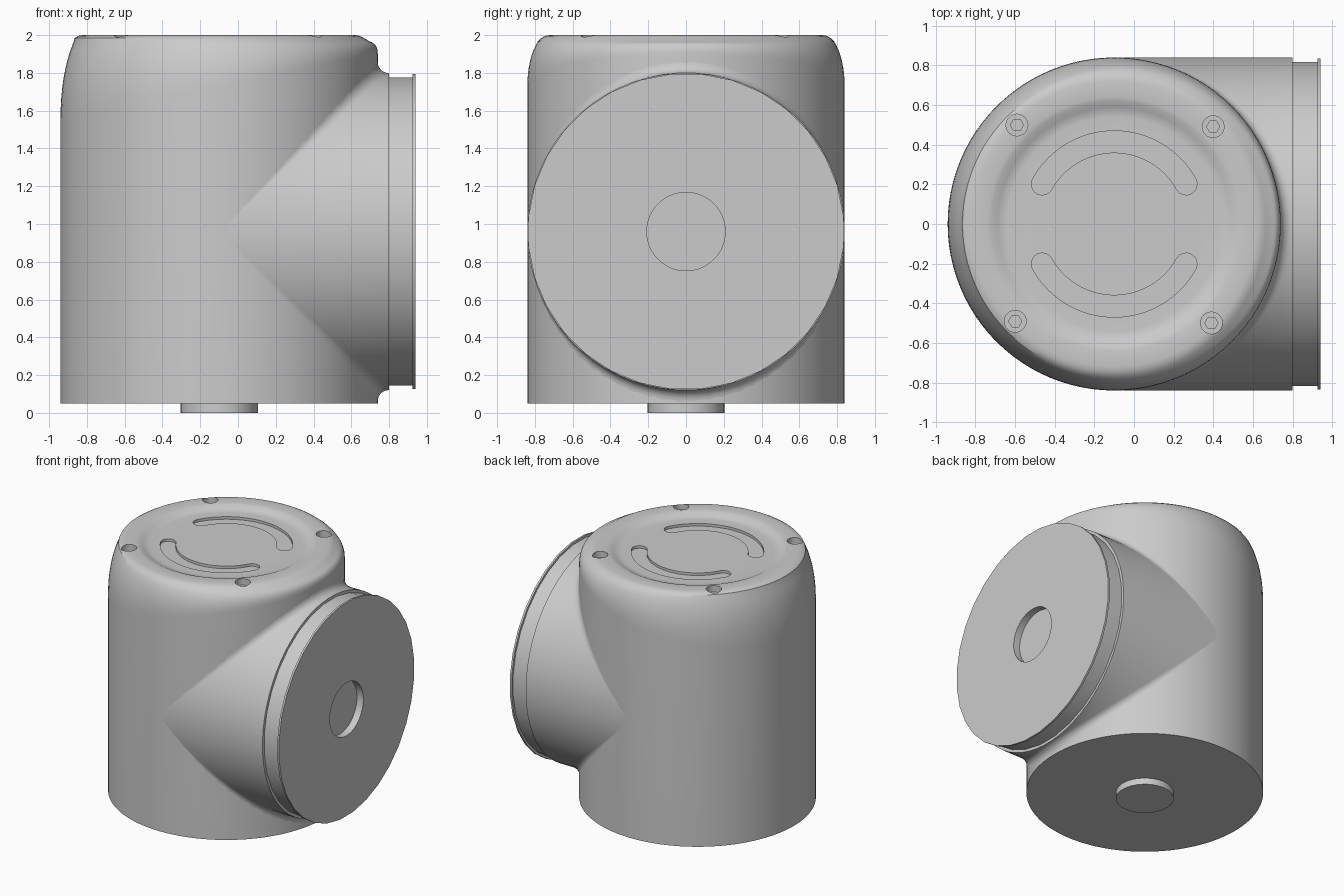
import bpy, bmesh
from math import sin, cos, pi, radians
from mathutils import Vector

cube = bpy.data.objects.get("Cube")
if cube:
    bpy.data.objects.remove(cube, do_unlink=True)

grey = bpy.data.materials.new("light_grey")
grey.use_nodes = True
colour = (0.6, 0.6, 0.6, 1)
grey.diffuse_color = colour
grey.node_tree.nodes["Principled BSDF"].inputs["Base Color"].default_value = colour

R = 0.84        # radius of both tubes
AX = -0.1       # x of the upright axis
AZ = 0.96       # z of the side axis
FILLET = 0.06


def loft(name, rings, cap=True):
    """Bridge closed rings of points, optionally capping both ends."""
    bm = bmesh.new()
    loops = [[bm.verts.new(p) for p in ring] for ring in rings]
    for a, b in zip(loops, loops[1:]):
        for i in range(len(a)):
            j = (i + 1) % len(a)
            bm.faces.new((a[i], a[j], b[j], b[i]))
    if cap:
        bm.faces.new(loops[0])
        bm.faces.new(loops[-1])
    bmesh.ops.remove_doubles(bm, verts=bm.verts, dist=0.0001)
    bmesh.ops.recalc_face_normals(bm, faces=bm.faces)
    mesh = bpy.data.meshes.new(name)
    bm.to_mesh(mesh)
    bm.free()
    mesh.materials.append(grey)
    obj = bpy.data.objects.new(name, mesh)
    bpy.context.collection.objects.link(obj)
    return obj


def activate(obj):
    bpy.ops.object.select_all(action='DESELECT')
    obj.select_set(True)
    bpy.context.view_layer.objects.active = obj


def smooth(obj):
    activate(obj)
    bpy.ops.object.shade_smooth_by_angle(angle=radians(30))


def angles(n, offset=0.0):
    return [2 * pi * (i + offset) / n for i in range(n)]


def upright_ring(r, z, n, x=AX, y=0.0):
    return [Vector((x + r * cos(a), y + r * sin(a), z)) for a in angles(n)]


def side_ring(x, r, n):
    return [Vector((x, r * cos(a), AZ + r * sin(a))) for a in angles(n, 0.5)]


def prism(name, outline, z0, z1):
    return loft(name, [[Vector((x, y, z)) for x, y in outline] for z in (z0, z1)])


# Housing: straight wall, tapered cap above a slanted seam, dished top
SIDES = 96


def cap_ring(t):
    ring = []
    for a in angles(SIDES):
        seam = 1.725 + 0.175 * cos(a)
        control = seam + 0.55 * (2 - seam)
        end_r = 0.785 + 0.015 * cos(a)
        r = R * (1 - t * t) + end_r * t * t
        z = seam * (1 - t) ** 2 + control * 2 * t * (1 - t) + 1.965 * t * t
        ring.append(Vector((AX + r * cos(a), r * sin(a), z)))
    return ring


rings = [upright_ring(R, 0.05, SIDES)]
rings += [cap_ring(i / 8) for i in range(9)]
for r, z in [(0.765, 1.985), (0.745, 1.996), (0.72, 2.0), (0.64, 2.0),
             (0.62, 1.996), (0.59, 1.982), (0.565, 1.972), (0.54, 1.97)]:
    rings.append(upright_ring(r, z, SIDES))
housing = loft("housing", rings)

# Cutters: curved slots and socket screw pockets in the top
cutters = []
for side in (1, -1):
    outline = []
    mid, half, start, stop = 0.415, 0.055, radians(29), radians(151)
    steps = 32
    sweep = [start + (stop - start) * i / steps for i in range(steps + 1)]
    outline += [((mid + half) * Vector((cos(a), sin(a)))) for a in sweep]
    for i in range(1, 8):
        b = stop + pi * i / 8
        outline.append(mid * Vector((cos(stop), sin(stop))) + half * Vector((cos(b), sin(b))))
    outline += [((mid - half) * Vector((cos(a), sin(a)))) for a in reversed(sweep)]
    for i in range(1, 8):
        b = start + pi + pi * i / 8
        outline.append(mid * Vector((cos(start), sin(start))) + half * Vector((cos(b), sin(b))))
    cutters.append(prism("slot_cutter", [(AX + p.x, side * p.y) for p in outline], 1.95, 2.1))

for i in range(4):
    a = radians(44.5 + 90 * i)
    x, y = AX + 0.7 * cos(a), 0.7 * sin(a)
    for r, n, z in ((0.055, 24, 1.95), (0.033, 6, 1.92)):
        cutters.append(loft("screw_cutter", [upright_ring(r, h, n, x, y) for h in (z, 2.1)]))

activate(housing)
for cutter in cutters:
    cutter.hide_render = True
    cut = housing.modifiers.new("cut", 'BOOLEAN')
    cut.operation = 'DIFFERENCE'
    cut.solver = 'EXACT'
    cut.object = cutter
    bpy.ops.object.modifier_apply(modifier=cut.name)
for cutter in cutters:
    bpy.data.objects.remove(cutter, do_unlink=True)
smooth(housing)

# Side branch: rolling-ball fillet off the housing, then the tube
rings = []
for k in range(7):
    t = k / 6
    ring = []
    for a in angles(64, 0.5):
        s, c = sin(a), cos(a)
        centre = Vector((AX, 0, AZ)) + (R + FILLET) * Vector((abs(s), c, s))
        to_housing = Vector((-abs(s), -c, 0))
        to_branch = Vector((0, -c, -s))
        arm = (to_housing * cos(t * pi / 2) + to_branch * sin(t * pi / 2)).normalized()
        ring.append(centre + FILLET * arm)
    rings.append(ring)
rings += [side_ring(0.8, R, 64), side_ring(0.8, 0.79, 64)]
smooth(loft("side_branch", rings, cap=False))

# Side flange: neck, thin lip and round recess
profile = [(0.78, 0.82), (0.925, 0.82), (0.925, 0.838), (0.94, 0.838),
           (0.94, 0.208), (0.885, 0.208)]
smooth(loft("side_flange", [side_ring(x, r, 32) for x, r in profile]))

# Round locating boss under the housing
smooth(loft("bottom_boss", [upright_ring(0.205, z, 32) for z in (0, 0.06)]))
